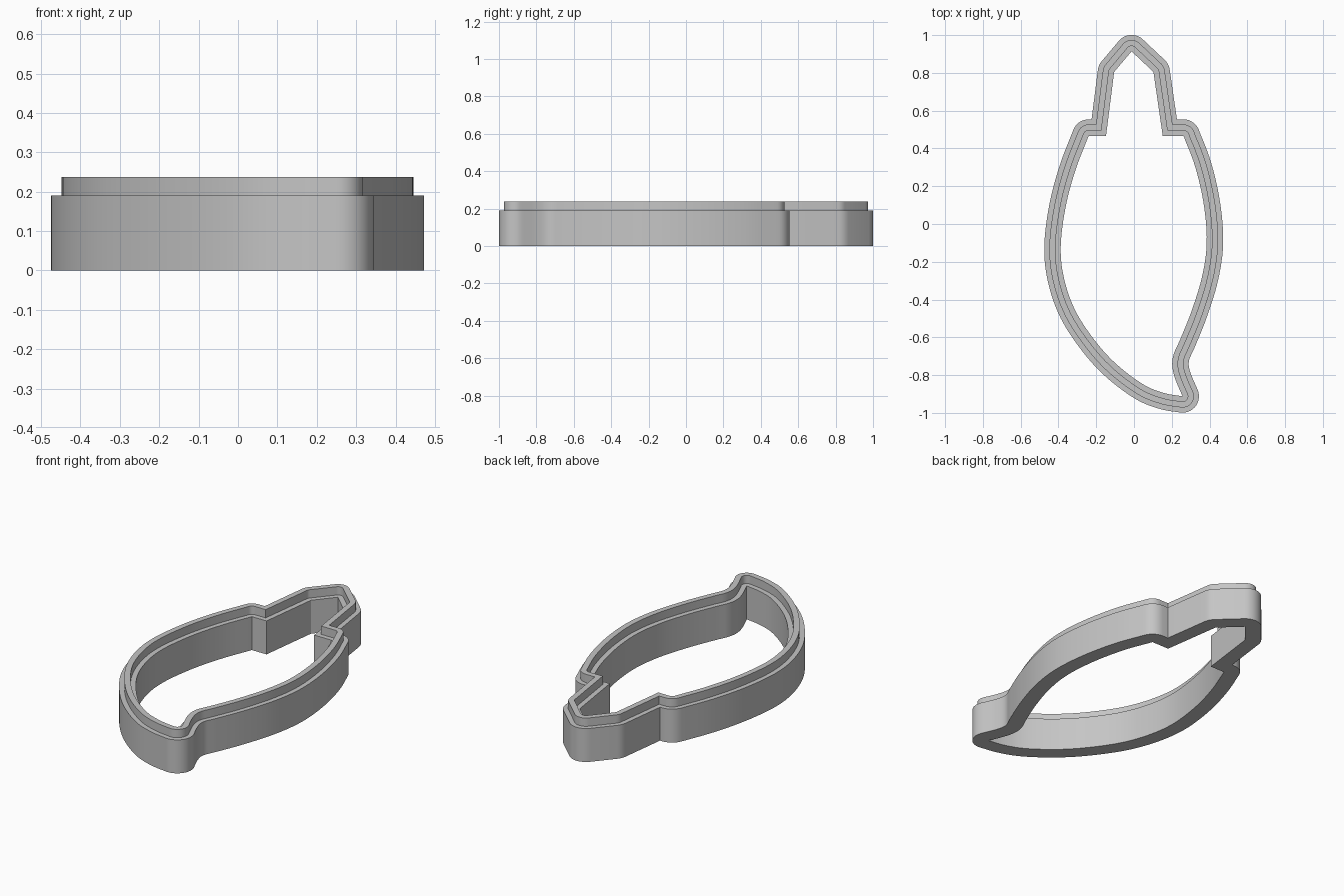
import bpy, bmesh, math
from mathutils import Vector

cube = bpy.data.objects.get("Cube")
if cube:
    bpy.data.objects.remove(cube, do_unlink=True)

grey = bpy.data.materials.new("light grey plastic")
grey.use_nodes = True
colour = (0.56, 0.56, 0.56, 1)
grey.diffuse_color = colour
grey.node_tree.nodes["Principled BSDF"].inputs["Base Color"].default_value = colour


def spline(points, steps=6):
    """Smooth curve through the points, ends included."""
    pts = [Vector(p) for p in points]
    pts = [2 * pts[0] - pts[1]] + pts + [2 * pts[-1] - pts[-2]]
    out = []
    for a, b, c, d in zip(pts, pts[1:], pts[2:], pts[3:]):
        for i in range(steps):
            t = i / steps
            out.append(0.5 * (2 * b + (c - a) * t + (2 * a - 5 * b + 4 * c - d) * t ** 2
                              + (3 * b - a - 3 * c + d) * t ** 3))
    return out + [pts[-2]]


def outward(a, b):
    d = (b - a).normalized()
    return Vector((d.y, -d.x))


def offset_directions(path):
    """Pairs of point and offset vector: arcs on outer corners, mitres on inner ones."""
    result = []
    for i, p in enumerate(path):
        n1 = outward(path[i - 1], p)
        n2 = outward(p, path[(i + 1) % len(path)])
        turn = math.atan2(n1.x * n2.y - n1.y * n2.x, n1.dot(n2))
        if turn > math.radians(12):
            steps = math.ceil(turn / math.radians(10))
            for k in range(steps + 1):
                a = turn * k / steps
                result.append((p, Vector((n1.x * math.cos(a) - n1.y * math.sin(a),
                                          n1.x * math.sin(a) + n1.y * math.cos(a)))))
        else:
            result.append((p, (n1 + n2) / (1 + n1.dot(n2))))
    return result


# Inner contour, anticlockwise from the pointed tip
left_side = spline([(-0.24, 0.467), (-0.31, 0.285), (-0.362, 0.09), (-0.388, -0.12),
                    (-0.37, -0.29), (-0.31, -0.46), (-0.205, -0.62), (-0.09, -0.745),
                    (0.05, -0.85), (0.16, -0.895), (0.257, -0.912)])
right_side = spline([(0.257, -0.912), (0.22, -0.825), (0.203, -0.755), (0.21, -0.69),
                     (0.245, -0.61), (0.305, -0.46), (0.36, -0.28), (0.385, -0.1),
                     (0.37, 0.1), (0.325, 0.3), (0.262, 0.467)])
tip = [Vector(p) for p in ((-0.013, 0.914), (-0.105, 0.805), (-0.148, 0.467))]
tip_right = [Vector(p) for p in ((0.152, 0.467), (0.103, 0.805))]
contour = offset_directions(tip + left_side + right_side[1:] + tip_right)

# Wall section as (offset, height): base wall with a thin raised rim in the middle
WALL, STEP, TOP = 0.087, 0.19, 0.237
section = [(0, 0), (WALL, 0), (WALL, STEP), (0.06, STEP),
           (0.06, TOP), (0.028, TOP), (0.028, STEP), (0, STEP)]

# Sweep the section around the contour
bm = bmesh.new()
rings = [[bm.verts.new((*(p + n * off), z)) for p, n in contour] for off, z in section]
count = len(contour)
for r, ring in enumerate(rings):
    following = rings[(r + 1) % len(rings)]
    for i in range(count):
        j = (i + 1) % count
        bm.faces.new((ring[i], ring[j], following[j], following[i]))
bmesh.ops.remove_doubles(bm, verts=bm.verts, dist=1e-5)
bmesh.ops.recalc_face_normals(bm, faces=bm.faces)
mesh = bpy.data.meshes.new("cutter_wall")
bm.to_mesh(mesh)
bm.free()
mesh.materials.append(grey)

wall = bpy.data.objects.new("cutter_wall", mesh)
bpy.context.collection.objects.link(wall)
bpy.ops.object.select_all(action="DESELECT")
wall.select_set(True)
bpy.context.view_layer.objects.active = wall
bpy.ops.object.shade_smooth_by_angle(angle=math.radians(25))
